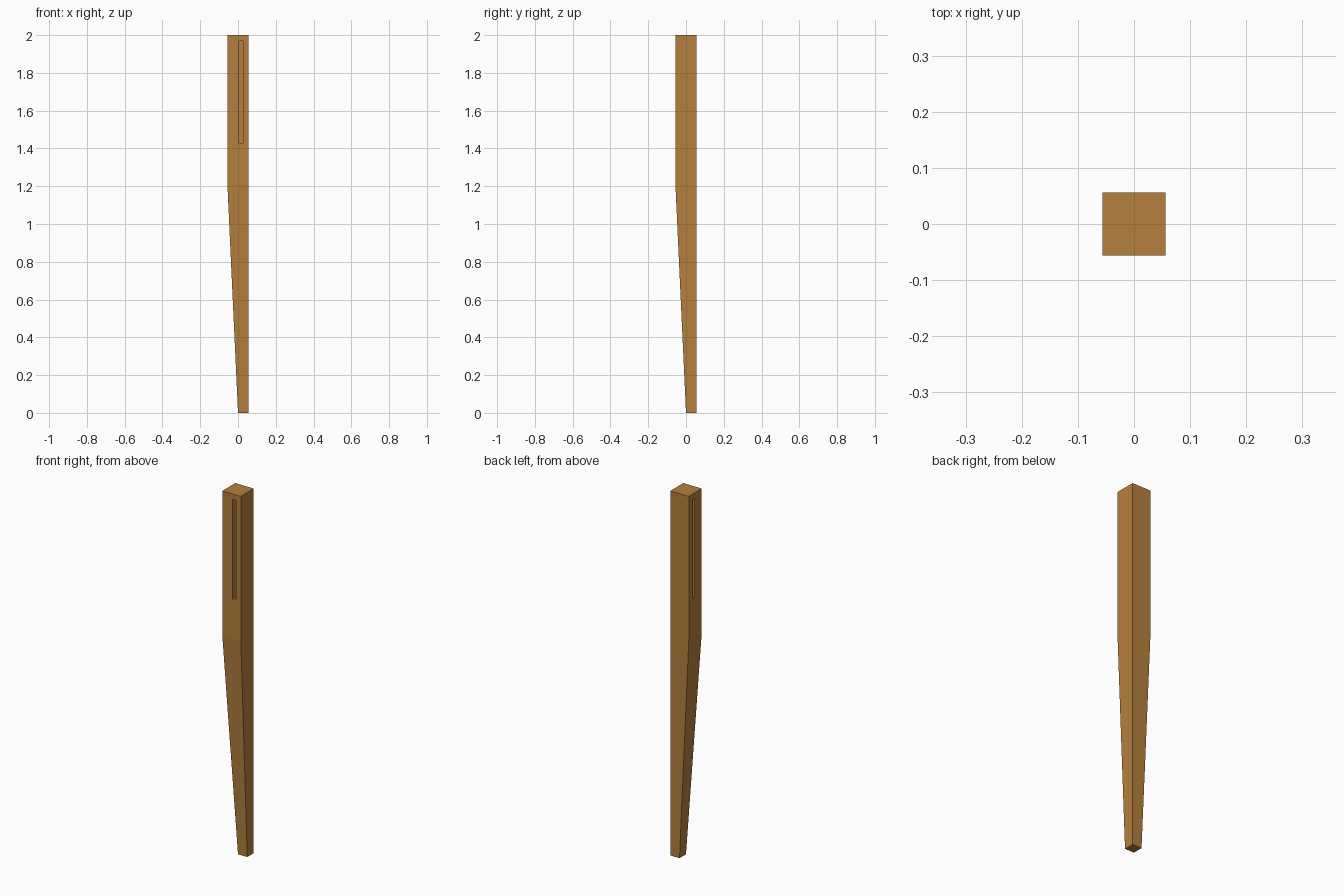
import bpy, bmesh

if "Cube" in bpy.data.objects:
    bpy.data.objects.remove(bpy.data.objects["Cube"])

H, R, TAPER_Z = 2.0, 0.0562, 1.21       # height, half width, taper start
M0, M1, MZ0, MZ1, DEPTH = 0.006, 0.026, 1.425, 1.97, 0.05

wood = bpy.data.materials.new("warm wood")
wood.diffuse_color = (0.46, 0.216, 0.048, 1)
wood.use_nodes = True
wood.node_tree.nodes["Principled BSDF"].inputs["Base Color"].default_value = wood.diffuse_color


def make(name, bm):
    bmesh.ops.recalc_face_normals(bm, faces=bm.faces)
    me = bpy.data.meshes.new(name)
    bm.to_mesh(me)
    bm.free()
    me.materials.append(wood)
    ob = bpy.data.objects.new(name, me)
    bpy.context.collection.objects.link(ob)
    return ob


def box(name, lo, hi):
    bm = bmesh.new()
    bmesh.ops.create_cube(bm, size=1)
    for v in bm.verts:
        v.co = [hi[i] if v.co[i] > 0 else lo[i] for i in range(3)]
    return make(name, bm)


# Leg: square post, tapered on the two inner faces (-x and -y)
bm = bmesh.new()
rings = []
for z, lo in ((0, 0.0), (TAPER_Z, -R), (H, -R)):
    rings.append([bm.verts.new((x, y, z)) for x, y in ((lo, lo), (R, lo), (R, R), (lo, R))])
for a, b in zip(rings, rings[1:]):
    for i in range(4):
        j = (i + 1) % 4
        bm.faces.new((a[i], a[j], b[j], b[i]))
bm.faces.new(rings[0])
bm.faces.new(rings[-1])
leg = make("tapered_leg", bm)

# Mortise slots on the front and left faces
cutters = [
    box("front_mortise_cutter", (M0, -R - 0.05, MZ0), (M1, -R + DEPTH, MZ1)),
    box("left_mortise_cutter", (-R - 0.05, M0, MZ0), (-R + DEPTH, M1, MZ1)),
]
for c in cutters:
    mod = leg.modifiers.new(c.name, 'BOOLEAN')
    mod.operation = 'DIFFERENCE'
    mod.solver = 'EXACT'
    mod.object = c
    c.hide_render = True
    c.hide_set(True)
